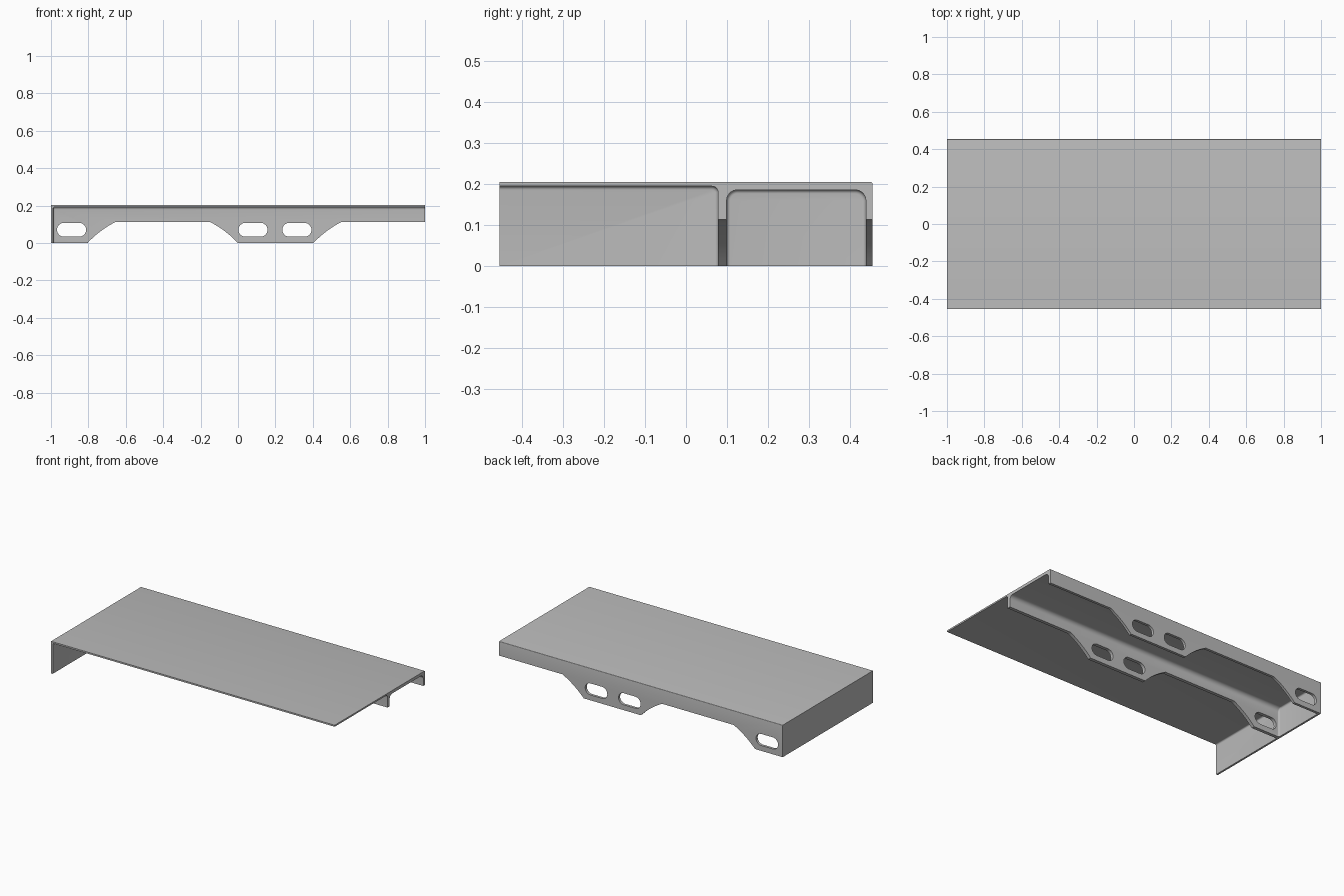
import bpy, bmesh, math
from mathutils import Vector

old = bpy.data.objects.get("Cube")
if old:
    bpy.data.objects.remove(old, do_unlink=True)

HALF_X, HALF_Y, TOP = 1.0, 0.4545, 0.204
WALL = 0.012

grey = bpy.data.materials.new("plain_grey")
grey.use_nodes = True
grey.diffuse_color = (0.5, 0.5, 0.5, 1)
grey.node_tree.nodes["Principled BSDF"].inputs["Base Color"].default_value = grey.diffuse_color


def arc(cx, cz, r, a0, a1, n=8):
    """Points on a circle, angles in degrees."""
    angles = [math.radians(a0 + (a1 - a0) * i / n) for i in range(n + 1)]
    return [(cx + r * math.cos(a), cz + r * math.sin(a)) for a in angles]


def prism(name, profile, axis, start, end, end_round=0):
    """Extrude a 2D profile (horizontal, z) along x or y."""
    bm = bmesh.new()
    place = (lambda p, d: (d, p[0], p[1])) if axis == "x" else (lambda p, d: (p[0], d, p[1]))
    cap = bm.faces.new([bm.verts.new(place(p, start)) for p in profile])
    cap_edges = list(cap.edges)
    ext = bmesh.ops.extrude_face_region(bm, geom=[cap], use_keep_orig=True)
    verts = [v for v in ext["geom"] if isinstance(v, bmesh.types.BMVert)]
    shift = Vector((end - start, 0, 0)) if axis == "x" else Vector((0, end - start, 0))
    bmesh.ops.translate(bm, verts=verts, vec=shift)
    bmesh.ops.recalc_face_normals(bm, faces=bm.faces)
    if end_round:
        bmesh.ops.bevel(bm, geom=cap_edges, offset=end_round, segments=5,
                        profile=0.5, affect="EDGES")
    mesh = bpy.data.meshes.new(name)
    bm.to_mesh(mesh)
    bm.free()
    obj = bpy.data.objects.new(name, mesh)
    bpy.context.collection.objects.link(obj)
    return obj


# Solid blank with a slightly rounded rear top edge
r = 0.004
blank = [(-HALF_Y, 0), (HALF_Y, 0)] + arc(HALF_Y - r, TOP - r, r, 0, 90, 4) + [(-HALF_Y, TOP)]
shelf = prism("shelf_bracket", blank, "x", -HALF_X, HALF_X)
shelf.data.materials.append(grey)

cutters = []

# Open front pocket and channel between the two ribs, with filleted corners
front_r, front_y, front_z = 0.015, 0.078, 0.194
front_pocket = [(-0.7, -0.2), (front_y, -0.2)] \
    + arc(front_y - front_r, front_z - front_r, front_r, 0, 90) + [(-0.7, front_z)]
cutters.append(prism("front_pocket", front_pocket, "x", -HALF_X + WALL, 1.2, 0.009))

ch_r, ch_a, ch_b, ch_z = 0.026, 0.099, 0.438, 0.185
channel = [(ch_a, -0.2), (ch_b, -0.2)] \
    + arc(ch_b - ch_r, ch_z - ch_r, ch_r, 0, 90) \
    + arc(ch_a + ch_r, ch_z - ch_r, ch_r, 90, 180)
cutters.append(prism("rear_channel", channel, "x", -HALF_X + WALL, 1.2, 0.009))

# Curved openings under the ribs
RISE, RUN = 0.113, 0.15


def flank(x, side):
    """Curve from the foot at z = 0 up to the raised rib edge."""
    pts = []
    for i in range(11):
        t = i / 10
        bend = 2 * t * (1 - t)
        pts.append((x + side * RUN * (bend * 0.44 + t * t),
                    RISE * (bend * 0.62 + t * t)))
    return pts


middle = [(-0.805, -0.1)] + flank(-0.805, 1) + flank(0.0, -1)[::-1] + [(0.0, -0.1)]
right_end = [(0.403, -0.1)] + flank(0.403, 1) + [(1.2, RISE), (1.2, -0.1)]
cutters.append(prism("middle_opening", middle, "y", 0.02, 0.6))
cutters.append(prism("end_opening", right_end, "y", 0.02, 0.6))

# Rounded slots through both ribs
slot_r, slot_z = 0.037, 0.071
for x in (-0.89, 0.08, 0.315):
    reach = 0.078 - slot_r
    slot = arc(x + reach, slot_z, slot_r, -90, 90, 12) + arc(x - reach, slot_z, slot_r, 90, 270, 12)
    cutters.append(prism("slot", slot, "y", 0.02, 0.6))

# Cut everything and remove the helpers
bpy.ops.object.select_all(action="DESELECT")
bpy.context.view_layer.objects.active = shelf
shelf.select_set(True)
for cutter in cutters:
    cutter.hide_render = True
    mod = shelf.modifiers.new(cutter.name, "BOOLEAN")
    mod.operation = "DIFFERENCE"
    mod.solver = "EXACT"
    mod.object = cutter
    bpy.ops.object.modifier_apply(modifier=mod.name)
    bpy.data.objects.remove(cutter, do_unlink=True)

bpy.ops.object.shade_smooth_by_angle(angle=math.radians(30))
